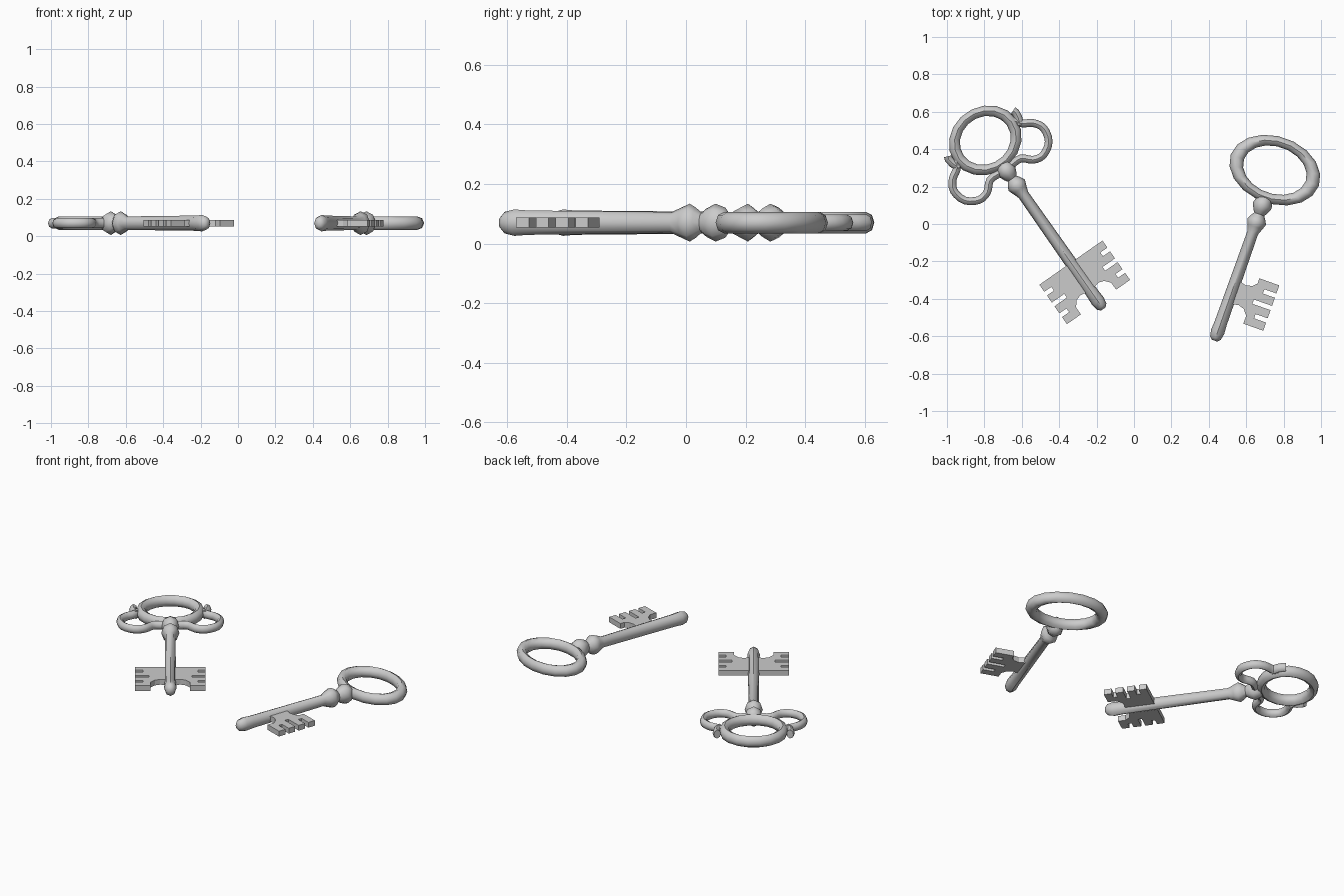
import bpy, bmesh, math
from mathutils import Matrix, Vector

if "Cube" in bpy.data.objects:
    bpy.data.objects.remove(bpy.data.objects["Cube"])

Z = 0.07      # height of the flat plane both keys lie in


def finish(bm, name, frame, smooth=True):
    bmesh.ops.recalc_face_normals(bm, faces=bm.faces)
    bm.transform(frame)
    me = bpy.data.meshes.new(name)
    bm.to_mesh(me)
    bm.free()
    ob = bpy.data.objects.new(name, me)
    bpy.context.collection.objects.link(ob)
    if smooth:
        bpy.ops.object.select_all(action='DESELECT')
        ob.select_set(True)
        bpy.context.view_layer.objects.active = ob
        bpy.ops.object.shade_smooth_by_angle(angle=math.radians(50))
    return ob


def skin(bm, rings, closed):
    """Join rings of coordinates into a tube."""
    vs = [[bm.verts.new(c) for c in r] for r in rings]
    n = len(vs[0])
    pairs = list(zip(vs, vs[1:])) + ([(vs[-1], vs[0])] if closed else [])
    for a, b in pairs:
        for i in range(n):
            j = (i + 1) % n
            bm.faces.new((a[i], a[j], b[j], b[i]))
    if not closed:
        bm.faces.new(vs[0])
        bm.faces.new(vs[-1])


def circle(n, off=0.0):
    return [(math.cos(2 * math.pi * (i + off) / n), math.sin(2 * math.pi * (i + off) / n)) for i in range(n)]


def tube(name, path, frame, rx, rz, closed=False, sides=8):
    """Sweep an oval section along a flat path."""
    bm = bmesh.new()
    rings = []
    for k, p in enumerate(path):
        a = path[k - 1] if closed or k else p
        b = path[(k + 1) % len(path)] if closed or k < len(path) - 1 else p
        d = (Vector(b) - Vector(a)).normalized()
        rings.append([(p[0] - d.y * rx * c, p[1] + d.x * rx * c, rz * s) for c, s in circle(sides)])
    skin(bm, rings, closed)
    return finish(bm, name, frame)


def bow_ring(name, width, frame):
    """Oval ring, thicker towards its wide ends."""
    bm = bmesh.new()
    rings = [[((0.153 + 0.027 * c) * x * width, (0.153 + 0.027 * c) * y, 0.036 * s)
              for c, s in circle(8)] for x, y in circle(18)]
    skin(bm, rings, True)
    return finish(bm, name, frame)


def stem(name, length, frame):
    """Turned shaft with ball, collar and rounded tip."""
    prof = [(0.148, 0.02), (0.165, 0.042), (0.2, 0.053), (0.232, 0.04), (0.25, 0.028),
            (0.27, 0.042), (0.292, 0.053), (0.32, 0.043), (0.355, 0.030),
            (length - 0.1, 0.034), (length - 0.05, 0.037), (length - 0.015, 0.03), (length, 0.015)]
    bm = bmesh.new()
    skin(bm, [[(r * c, -s, r * 1.2 * q) for c, q in circle(8)] for s, r in prof], False)
    return finish(bm, name, frame)


def bit(name, start, reach, side, frame, arch):
    """Flat toothed plate: neck, body and four fingers."""
    L, inner, mid, slot = 0.257, 0.115, 0.125, 0.16
    f = 0.046
    g = (L - 4 * f) / 3
    lead = [(0, 0.045), (0.06, 0.06), (0.095, 0.05), (inner, 0.03), (inner, 0)] if arch else [(0, 0)]
    pts = list(lead)
    for i in range(4):
        s = i * (f + g)
        pts += [(reach, s), (reach, s + f)]
        if i < 3:
            d = mid if i == 1 else slot
            pts += [(d, s + f), (d, s + f + g)]
    pts += [(inner, L), (inner, L - 0.045), (0.09, L - 0.075), (0.06, L - 0.085), (0, L - 0.075)]
    bm = bmesh.new()
    face = bm.faces.new([bm.verts.new((side * t, -(start + s), -0.017)) for t, s in pts])
    ext = bmesh.ops.extrude_face_region(bm, geom=[face])
    bmesh.ops.translate(bm, vec=(0, 0, 0.034),
                        verts=[v for v in ext['geom'] if isinstance(v, bmesh.types.BMVert)])
    return finish(bm, name, frame, smooth=False)


def spline(pts, steps=3):
    """Smooth path through a few points."""
    out = []
    q = [Vector(p) for p in pts]
    q = [2 * q[0] - q[1]] + q + [2 * q[-1] - q[-2]]
    for a, b, c, d in zip(q, q[1:], q[2:], q[3:]):
        for k in range(steps):
            t = k / steps
            out.append(0.5 * (2 * b + (c - a) * t + (2 * a - 5 * b + 4 * c - d) * t * t
                              + (3 * b - a - 3 * c + d) * t ** 3))
    return out + [q[-2]]


def key_frame(x, y, angle):
    return Matrix.Translation((x, y, Z)) @ Matrix.Rotation(angle, 4, 'Z')


# Left key: double bit and two side loops
left = key_frame(-0.795, 0.447, 0.611)
bow_ring("left_key_ring", 1.12, left)
stem("left_key_shaft", 1.10, left)
loop = [(0.185, 0.0), (0.215, -0.04), (0.262, -0.07), (0.293, -0.125), (0.274, -0.2),
        (0.21, -0.242), (0.15, -0.232), (0.1, -0.188), (0.03, -0.188)]
for side, label in ((1, "right"), (-1, "left")):
    tube("left_key_loop_" + label, spline([(side * x, y) for x, y in loop]), left, 0.021, 0.027)
    # small knob where the loop ends on the ring
    tube("left_key_knob_" + label, [(side * 0.2, -0.04), (side * 0.214, 0.0), (side * 0.218, 0.03),
                                    (side * 0.212, 0.045)], left, 0.022, 0.028)
    bit("left_key_bit_" + label, 0.798, 0.206, side, left, False)

# Right key: plain oval bow and single bit
right = key_frame(0.753, 0.288, -0.34)
bow_ring("right_key_ring", 1.39, right)
stem("right_key_shaft", 0.967, right)
bit("right_key_bit", 0.573, 0.228, 1, right, True)
